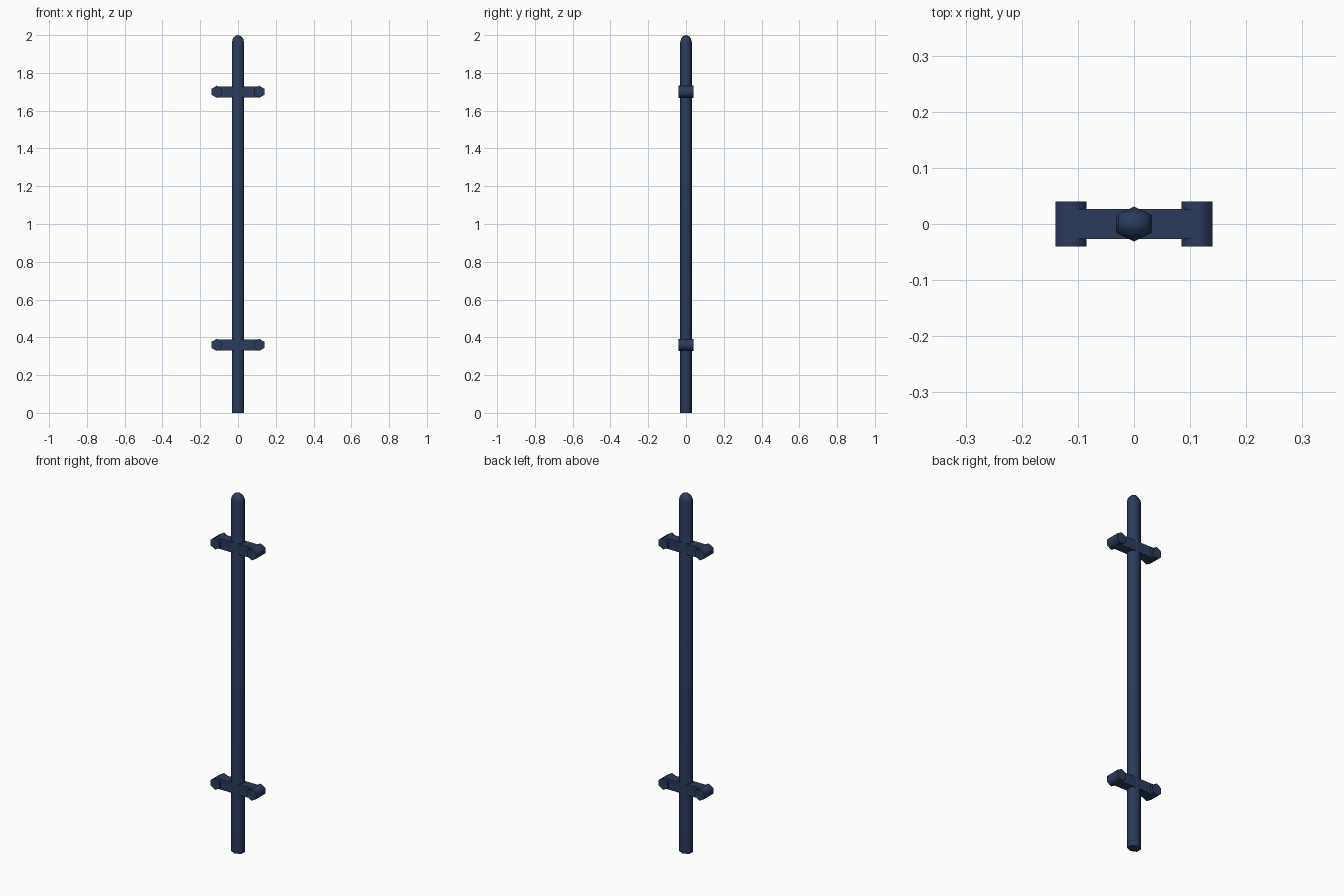
import bpy, bmesh
from math import sin, cos, pi, radians
from mathutils import Matrix

if "Cube" in bpy.data.objects:
    bpy.data.objects.remove(bpy.data.objects["Cube"])

navy = bpy.data.materials.new("navy_paint")
navy.diffuse_color = (0.025, 0.043, 0.105, 1)
navy.use_nodes = True
navy.node_tree.nodes["Principled BSDF"].inputs["Base Color"].default_value = navy.diffuse_color


def finish(name, bm, smooth=True):
    bmesh.ops.recalc_face_normals(bm, faces=bm.faces)
    me = bpy.data.meshes.new(name)
    bm.to_mesh(me)
    bm.free()
    me.materials.append(navy)
    ob = bpy.data.objects.new(name, me)
    bpy.context.collection.objects.link(ob)
    if smooth:
        bpy.ops.object.select_all(action='DESELECT')
        ob.select_set(True)
        bpy.context.view_layer.objects.active = ob
        bpy.ops.object.shade_smooth_by_angle(angle=radians(70))
    return ob


# Six-sided post, corners towards +y and -y, with a domed tip
RX, RY = 0.0375, 0.031
DOME = 0.04
profile = [(0.0, 1.0)] + [(2 - DOME + DOME * sin(a), cos(a))
                          for a in (0, radians(30), radians(60))]
bm = bmesh.new()
rings = [[bm.verts.new((RX * s * sin(k * pi / 3), RY * s * cos(k * pi / 3), z))
          for k in range(6)] for z, s in profile]
for lo, hi in zip(rings, rings[1:]):
    for k in range(6):
        n = (k + 1) % 6
        bm.faces.new((lo[k], lo[n], hi[n], hi[k]))
bm.faces.new(rings[0])
tip = bm.verts.new((0, 0, 2))
for k in range(6):
    bm.faces.new((rings[-1][k], rings[-1][(k + 1) % 6], tip))
finish("post", bm)

for level, z in (("lower", 0.36), ("upper", 1.70)):
    # Flat cross arm through the post
    bm = bmesh.new()
    bmesh.ops.create_cube(bm, size=1, matrix=Matrix.Translation((0, 0, z))
                          @ Matrix.Diagonal((0.22, 0.053, 0.058, 1)))
    finish(level + "_arm", bm, False)

    # Six-sided end knobs lying along y, corners up and down
    for side, x in (("left", -0.1125), ("right", 0.1125)):
        bm = bmesh.new()
        ends = [[bm.verts.new((x + 0.032 * sin(k * pi / 3), y,
                               z + 0.032 * cos(k * pi / 3)))
                 for k in range(6)] for y in (-0.04, 0.04)]
        for k in range(6):
            n = (k + 1) % 6
            bm.faces.new((ends[0][k], ends[0][n], ends[1][n], ends[1][k]))
        for e in ends:
            bm.faces.new(e)
        finish(f"{level}_{side}_knob", bm)
